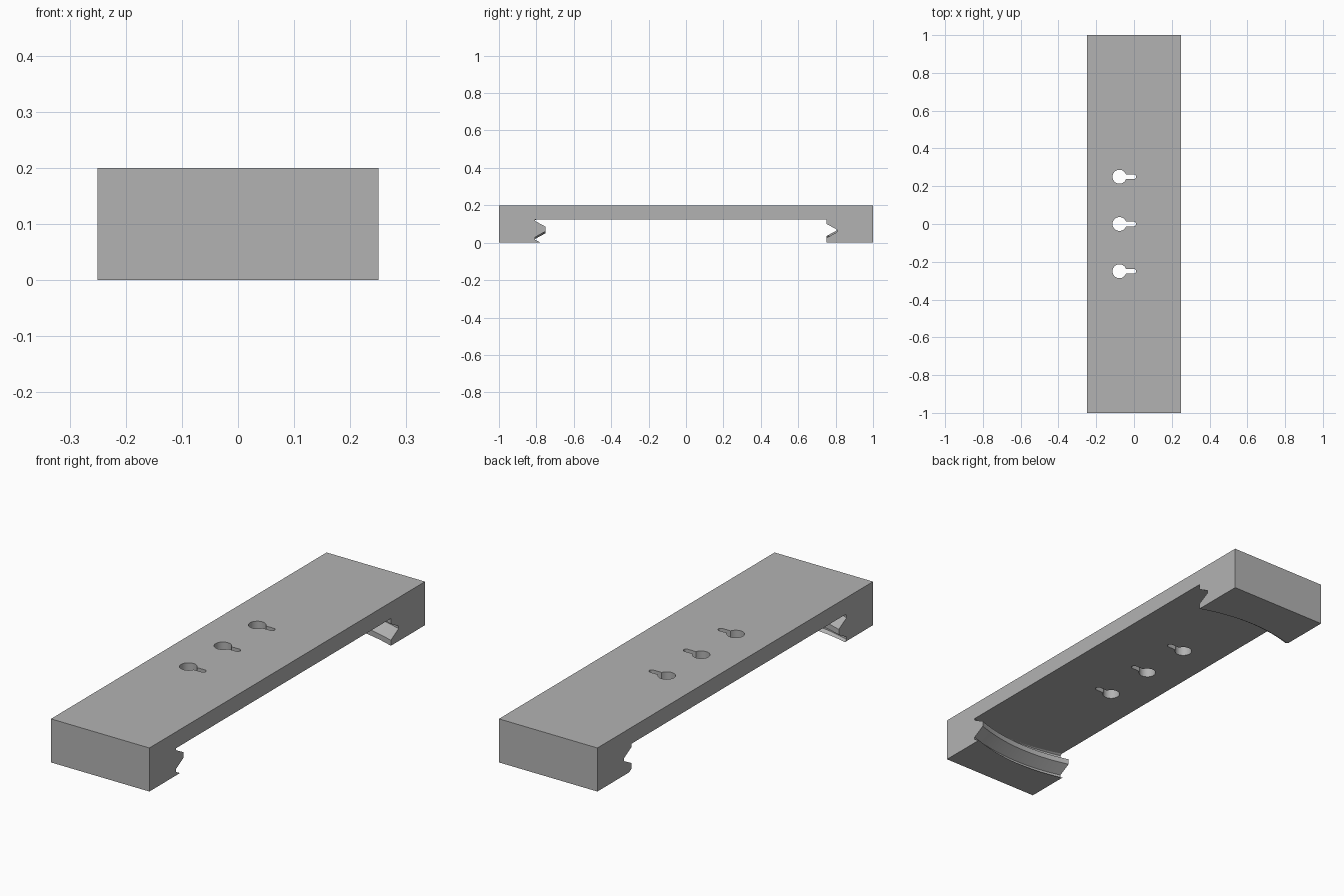
import bpy, bmesh, math

if "Cube" in bpy.data.objects:
    bpy.data.objects.remove(bpy.data.objects["Cube"])

PITCH, R_MAJOR, R_MINOR = 0.1, 0.846, 0.792
CREST_Z = 0.093          # crest height of the thread at angle zero
HALF_W, HEIGHT, RECESS_TOP = 0.25, 0.2, 0.125

grey = bpy.data.materials.new("grey")
grey.diffuse_color = (0.45, 0.45, 0.45, 1)
grey.use_nodes = True
grey.node_tree.nodes["Principled BSDF"].inputs["Base Color"].default_value = grey.diffuse_color


def loft(name, sections):
    """Closed solid through matching polygon sections."""
    bm = bmesh.new()
    rings = [[bm.verts.new(p) for p in s] for s in sections]
    n = len(rings[0])
    for a, b in zip(rings, rings[1:]):
        for i in range(n):
            j = (i + 1) % n
            bm.faces.new((a[i], a[j], b[j], b[i]))
    bm.faces.new(rings[0][::-1])
    bm.faces.new(rings[-1])
    bmesh.ops.recalc_face_normals(bm, faces=bm.faces)
    me = bpy.data.meshes.new(name)
    bm.to_mesh(me)
    bm.free()
    me.materials.append(grey)
    ob = bpy.data.objects.new(name, me)
    bpy.context.collection.objects.link(ob)
    return ob


def box(name, hx, hy, z0, z1):
    return loft(name, [[(-hx, -hy, z), (hx, -hy, z), (hx, hy, z), (-hx, hy, z)]
                       for z in (z0, z1)])


def boolean(ob, other, operation):
    mod = ob.modifiers.new("cut", 'BOOLEAN')
    mod.operation, mod.solver, mod.object = operation, 'EXACT', other
    bpy.context.view_layer.objects.active = ob
    bpy.ops.object.modifier_apply(modifier=mod.name)
    bpy.data.objects.remove(other)


def thread_section(x):
    """Slice at x through a large right-handed screw: back then front outline."""
    pts = []
    for side in (1, -1):
        outline = []
        for k in range(-3, 5):
            for r, dz in ((R_MINOR, -0.0125), (R_MINOR, 0.0125),
                          (R_MAJOR, 0.044), (R_MAJOR, 0.056)):
                y = side * math.sqrt(r * r - x * x)
                z = CREST_Z + PITCH * (k + math.atan2(y, x) / math.tau) + dz
                outline.append((x, y, z))
        pts += outline[::side]
    return pts


# Threaded recess, limited in height by a flat ceiling
steps = 20
recess = loft("recess_cutter",
              [thread_section(-0.3 + 0.6 * i / steps) for i in range(steps + 1)])
boolean(recess, box("ceiling", 0.28, 0.95, -0.08, RECESS_TOP), 'INTERSECT')

# Bar with the recess cut from its underside
bar = box("mounting_bar", HALF_W, 1.0, 0, HEIGHT)
boolean(bar, recess, 'DIFFERENCE')

# Three keyhole slots through the bar
CX, R, S, END = -0.077, 0.037, 0.0125, 0.011
start = math.asin(S / R)
for cy in (-0.25, 0, 0.25):
    outline = []
    for i in range(25):
        a = start + (math.tau - 2 * start) * i / 24
        outline.append((CX + R * math.cos(a), cy + R * math.sin(a)))
    for i in range(9):
        a = -math.pi / 2 + math.pi * i / 8
        outline.append((END - S + S * math.cos(a), cy + S * math.sin(a)))
    boolean(bar, loft("keyhole_cutter",
                      [[(x, y, z) for x, y in outline] for z in (0.05, 0.3)]),
            'DIFFERENCE')

# Smooth the curved walls, keep the edges crisp
bpy.ops.object.select_all(action='DESELECT')
bar.select_set(True)
bpy.context.view_layer.objects.active = bar
bpy.ops.object.shade_smooth_by_angle(angle=math.radians(25))
